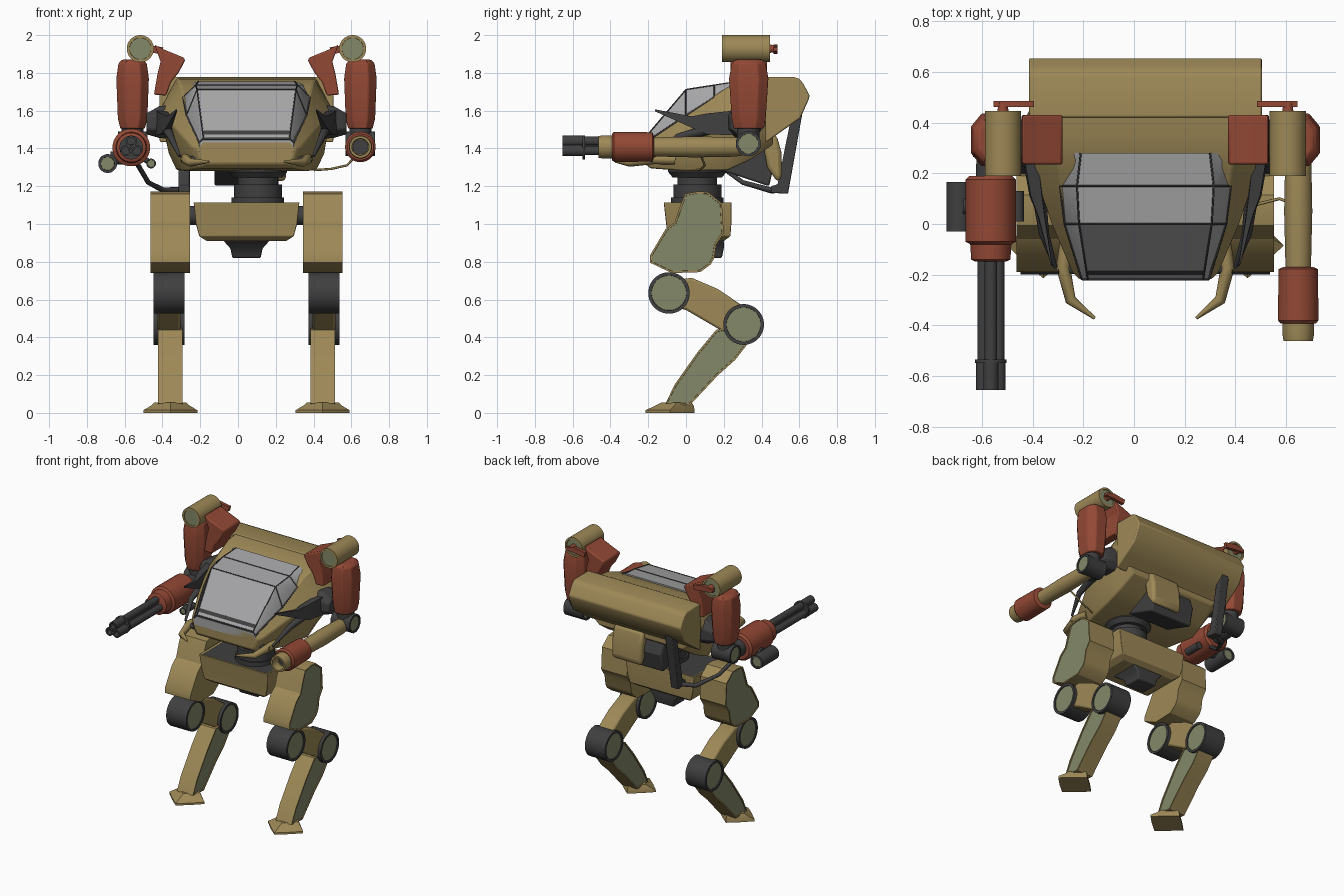
import bpy, bmesh
from math import sin, cos, pi, radians

if "Cube" in bpy.data.objects:
    bpy.data.objects.remove(bpy.data.objects["Cube"])

CENTRE = 0.045  # the walker's own mirror plane sits slightly right of x = 0


def material(name, *rgb):
    m = bpy.data.materials.new(name)
    m.diffuse_color = (*rgb, 1)
    m.use_nodes = True
    m.node_tree.nodes["Principled BSDF"].inputs["Base Color"].default_value = m.diffuse_color
    return m


TAN = material("tan", 0.34, 0.25, 0.095)
RED = material("red", 0.29, 0.065, 0.035)
DARK = material("dark", 0.05, 0.05, 0.05)
GREEN = material("green", 0.23, 0.25, 0.14)
GLASS = material("glass", 0.38, 0.38, 0.39)


def modify(ob, mirror, bevel):
    bpy.context.collection.objects.link(ob)
    if mirror:
        ob.modifiers.new("mirror", 'MIRROR').use_mirror_merge = False
    if bevel:
        b = ob.modifiers.new("bevel", 'BEVEL')
        b.width, b.segments, b.limit_method, b.angle_limit = bevel, 2, 'ANGLE', radians(35)
    ob.location.x = CENTRE
    return ob


def loft(name, rings, mat, mirror=False, bevel=0, panels=(), panel_mat=GREEN, inset=0.014):
    """Skin closed rings of points; end caps listed in panels get a sunk coloured inset."""
    bm = bmesh.new()
    vs = [[bm.verts.new(p) for p in r] for r in rings]
    n = len(rings[0])
    for a, b in zip(vs, vs[1:]):
        for i in range(n):
            j = (i + 1) % n
            bm.faces.new((a[i], a[j], b[j], b[i]))
    caps = [bm.faces.new(vs[0]), bm.faces.new(vs[-1])]
    bmesh.ops.recalc_face_normals(bm, faces=bm.faces[:])
    for i in panels:
        bmesh.ops.inset_region(bm, faces=[caps[i]], thickness=inset, depth=0)
        bmesh.ops.inset_region(bm, faces=[caps[i]], thickness=0.001, depth=-0.006)
        caps[i].material_index = 1
    for f in bm.faces:
        f.smooth = True
    for e in bm.edges:
        e.smooth = e.calc_face_angle(3) < radians(32)
    me = bpy.data.meshes.new(name)
    bm.to_mesh(me)
    bm.free()
    me.materials.append(mat)
    me.materials.append(panel_mat)
    return modify(bpy.data.objects.new(name, me), mirror, bevel)


def prism(name, axis, pts, a, b, mat, **kw):
    """Extrude a side (axis x: y,z) or front (axis y: x,z) profile from a to b."""
    put = (lambda t, p: (t, *p)) if axis == 'x' else (lambda t, p: (p[0], t, p[1]))
    return loft(name, [[put(t, p) for p in pts] for t in (a, b)], mat, **kw)


def lathe(name, axis, c, prof, mat, n=24, **kw):
    """Circles of (position, radius) along an axis; c is the centre in the other two axes."""
    put = {'x': lambda t, u, v: (t, u, v), 'y': lambda t, u, v: (u, t, v),
           'z': lambda t, u, v: (u, v, t)}[axis]
    ang = [2 * pi * (i + 0.5) / n for i in range(n)]
    return loft(name, [[put(t, c[0] + r * cos(k), c[1] + r * sin(k)) for k in ang]
                       for t, r in prof], mat, **kw)


def tube(name, pts, radii, mat, mirror=False, res=2):
    cu = bpy.data.curves.new(name, 'CURVE')
    cu.dimensions, cu.bevel_depth, cu.bevel_resolution, cu.use_fill_caps = '3D', 1, res, True
    s = cu.splines.new('POLY')
    s.points.add(len(pts) - 1)
    for q, p, r in zip(s.points, pts, radii):
        q.co, q.radius = (*p, 1), r
    cu.materials.append(mat)
    return modify(bpy.data.objects.new(name, cu), mirror, 0)


def rect(x, y0, y1, z):
    return [(-x, y0, z), (x, y0, z), (x, y1, z), (-x, y1, z)]


# Legs
prism("thigh_armour", 'x', [(-.005, 1.16), (.06, 1.172), (.115, 1.17), (.19, 1.11), (.20, .95),
      (.16, .89), (.15, .82), (.13, .785), (.075, .745), (-.075, .74), (-.19, .795), (-.19, .835),
      (-.11, .97), (-.06, 1.01), (-.03, 1.10)], .298, .508, TAN, mirror=True, panels=(1,), inset=.01)
for nm, y, z, r in (("upper_knee", -.09, .635, .11), ("lower_knee", .305, .468, .108)):
    lathe(nm, 'x', (y, z), [(.328, r), (.492, r)], DARK, n=32, mirror=True, panels=(0, 1), inset=.017)
prism("leg_link", 'x', [(-.09, .70), (.03, .715), (.17, .655), (.31, .56), (.27, .40), (.18, .44),
      (.0, .545), (-.10, .57)], .35, .47, TAN, mirror=True, bevel=.012)
prism("shin", 'x', [(.16, .44), (.06, .32), (-.06, .15), (-.108, .05), (.02, .04), (.17, .2),
      (.26, .28), (.33, .37), (.29, .46)], .338, .468, TAN, mirror=True, panels=(0, 1), inset=.01)
# Feet: flared pads with a toe on each axis
star = [(1, 0), (.52, .52), (0, 1), (-.52, .52), (-1, 0), (-.52, -.52), (0, -1), (.52, -.52)]
loft("foot", [[(.403 + sx * x, y0 + sy * y, z) for x, y in star] for sx, sy, y0, z in
     ((.143, .13, -.084, 0), (.143, .13, -.084, .014), (.1, .1, -.06, .04), (.085, .08, -.05, .055))],
     TAN, mirror=True)

# Pelvis and waist
loft("pelvis", [rect(.21, -.07, .20, .91), rect(.25, -.10, .235, .935), rect(.268, -.105, .24, 1.0),
     rect(.28, -.118, .24, 1.115)], TAN, bevel=.008, panels=(1,), panel_mat=DARK, inset=.02)
loft("pelvis_underblock", [rect(.075, .06, .19, .82), rect(.085, .04, .2, .87),
     rect(.125, -.02, .2, .915)], DARK, bevel=.008)
lathe("hip_axle", 'x', (.07, 1.045), [(.2, .05), (.31, .05)], DARK, mirror=True)
lathe("waist", 'z', (.06, .06), [(1.03, .14), (1.14, .14), (1.14, .128), (1.21, .128), (1.21, .105),
      (1.245, .105), (1.245, .13), (1.275, .155), (1.33, .155)], DARK, n=28)

# Hull: eight-sided sections from nose to rear
hull = []
for y, wt, wm, wb, zt, zm, zb in ((-.218, .235, .262, .22, 1.44, 1.40, 1.32),
                                  (-.19, .25, .29, .25, 1.46, 1.41, 1.295),
                                  (.0, .315, .37, .32, 1.58, 1.5, 1.28),
                                  (.22, .345, .445, .37, 1.725, 1.58, 1.285),
                                  (.34, .36, .46, .36, 1.765, 1.6, 1.34),
                                  (.46, .37, .46, .34, 1.775, 1.6, 1.42)):
    zl = zb + .3 * (zm - zb)
    wl = wb + .55 * (wm - wb)
    hull.append([(-wt, y, zt), (wt, y, zt), (wm, y, zm), (wl, y, zl), (wb, y, zb),
                 (-wb, y, zb), (-wl, y, zl), (-wm, y, zm)])
loft("hull", hull, TAN, bevel=.008)
prism("rear_trunk", 'x', [(.42, 1.778), (.575, 1.777), (.6, 1.768), (.62, 1.745), (.655, 1.68),
      (.648, 1.655), (.605, 1.56), (.52, 1.50), (.42, 1.43)], -.46, .46, TAN, bevel=.008)
prism("tail_block", 'x', [(.40, 1.47), (.48, 1.47), (.505, 1.38), (.51, 1.25), (.485, 1.22),
      (.43, 1.30)], -.03, .21, TAN, bevel=.02)
prism("engine_box", 'x', [(.20, 1.42), (.42, 1.46), (.47, 1.33), (.44, 1.20), (.38, 1.22),
      (.20, 1.28)], -.17, .17, DARK, bevel=.01)

# Canopy with dark frame bars
can = [(-.218, .25, 1.43, .228, 1.455), (.0, .318, 1.575, .262, 1.712),
       (.15, .337, 1.67, .27, 1.735), (.28, .312, 1.735, .255, 1.755)]
loft("canopy", [[(-wb, y, zb - .05), (-wb, y, zb), (-wt, y, zt), (wt, y, zt), (wb, y, zb), (wb, y, zb - .05)]
     for y, wb, zb, wt, zt in can], GLASS)
tube("canopy_rail", [(c[3], c[0], c[4]) for c in can], [.004] * 4, DARK, mirror=True, res=1)
tube("canopy_sill", [(c[1], c[0], c[2]) for c in can], [.005] * 4, DARK, mirror=True, res=1)
for y, wb, zb, wt, zt in can[:3]:
    tube("canopy_hoop", [(-wb, y, zb), (-wt, y, zt), (wt, y, zt), (wb, y, zb)], [.004] * 4, DARK, res=1)
loft("canopy_lower_band", [[(s * .232, -.221, 1.447) for s in (-1, 1)] + [(s * .23, -.2, 1.44) for s in (1, -1)],
     [(s * .236, -.187, 1.495) for s in (-1, 1)] + [(s * .23, -.16, 1.48) for s in (1, -1)]], DARK)

# Chin claws
tube("chin_claw", [(.31, -.06, 1.34), (.325, -.17, 1.345), (.295, -.30, 1.325), (.20, -.372, 1.33)],
     [.026, .028, .022, .006], TAN, mirror=True)
tube("claw_hinge", [(.27, -.18, 1.34), (.345, -.18, 1.345)], [.018, .018], DARK, mirror=True)

# Shoulders
octagon = ((-1, -.5), (-.5, -1), (.5, -1), (1, -.5), (1, .5), (.5, 1), (-.5, 1), (-1, .5))
loft("shoulder_joint", [[(x, .31 + sy * a, z + sz * b) for a, b in octagon]
     for x, sy, sz, z in ((.36, .09, .09, 1.54), (.46, .09, .085, 1.54), (.53, .07, .055, 1.53))],
     DARK, mirror=True, bevel=.008)
loft("shoulder_spike", [[(x + a * s, y, z + b * s) for a, b in ((-.4, 1), (.4, 1), (.5, -1), (-.5, -1))]
     for x, y, z, s in ((.45, .25, 1.535, .065), (.43, .11, 1.53, .055), (.41, .03, 1.54, .03),
                        (.37, -.165, 1.602, .005))], DARK, mirror=True)
tube("lower_spike", [(.42, .12, 1.5), (.40, -.04, 1.46), (.355, -.17, 1.36)], [.028, .02, .008],
     DARK, mirror=True)
prism("shoulder_bracket", 'y', [(.488, 1.95), (.44, 1.925), (.33, 1.88), (.325, 1.865), (.36, 1.80),
      (.40, 1.75), (.425, 1.68), (.49, 1.685), (.47, 1.80), (.455, 1.86)], .235, .43, RED,
      mirror=True, bevel=.008)
loft("upper_arm", [[(.603 + a * w, .332 + b * d, z) for a, b in octagon]
     for w, d, z in ((.065, .08, 1.505), (.078, .09, 1.56), (.086, .104, 1.77), (.075, .09, 1.85),
                     (.055, .07, 1.87))], RED, mirror=True, bevel=.006)
lathe("elbow_neck", 'z', (.603, .33), [(1.42, .06), (1.52, .06)], DARK, n=16, mirror=True)
lathe("elbow", 'x', (.33, 1.425), [(.525, .068), (.68, .068)], DARK, n=12, mirror=True, panels=(0, 1))

# Rocket tubes
lathe("rocket_tube", 'y', (.562, 1.928), [(.19, .072), (.445, .072)], TAN, n=28, mirror=True, panels=(0, 1))
lathe("rocket_nozzle", 'y', (.562, 1.928), [(.43, .025), (.48, .018)], RED, n=12, mirror=True)
prism("rocket_strap", 'y', [(.45, 1.90), (.44, 1.935), (.53, 1.95), (.60, 1.935), (.60, 1.915),
      (.53, 1.91)], .462, .485, RED, mirror=True)

# Right arm: cannon
C = (.603, 1.408)
lathe("cannon_tube", 'y', C, [(.30, .045), (.26, .052), (.05, .056), (-.2, .05)], TAN)
lathe("cannon_sleeve", 'y', C, [(-.17, .06), (-.178, .078), (-.38, .081), (-.392, .07)], RED)
lathe("cannon_muzzle", 'y', C, [(-.38, .062), (-.44, .062), (-.462, .058), (-.462, .045), (-.40, .043)],
      TAN, panels=(1,), panel_mat=DARK, inset=.002)
tube("arm_cable", [(.36, .05, 1.285), (.45, .08, 1.292), (.53, .1, 1.31), (.58, .08, 1.36)], [.006] * 4, TAN)

# Left arm: rotary gun
G = (-.61, 1.405)
lathe("gun_link", 'y', G, [(.33, .055), (.17, .06)], DARK)
lathe("gun_housing", 'y', G, [(.19, .085), (.175, .1), (-.07, .1), (-.08, .082), (-.14, .078), (-.147, .065)], RED)
lathe("barrel_core", 'y', G, [(-.1, .02), (-.62, .02)], DARK, n=12)
for i in range(3):
    k = pi / 2 + i * 2 * pi / 3
    lathe("gun_barrel", 'y', (G[0] + .033 * cos(k), G[1] + .033 * sin(k)),
          [(-.1, .025), (-.54, .025), (-.54, .03), (-.655, .03), (-.655, .02), (-.6, .02)], DARK, n=16)
lathe("barrel_clamp", 'y', G, [(-.535, .063), (-.548, .063)], DARK)
lathe("ammo_drum", 'y', (-.735, 1.32), [(-.03, .05), (.165, .05)], DARK, panels=(0, 1))
lathe("drum_mount", 'x', (.07, 1.35), [(-.72, .035), (-.6, .035)], DARK, n=12)
lathe("gun_sight", 'y', (-.505, 1.32), [(.01, .026), (.13, .026)], DARK, n=16, panels=(0,), inset=.006)
tube("sight_mount", [(-.505, .07, 1.32), (-.58, .07, 1.37)], [.015, .015], DARK)

# Ammunition feed from the trunk to the gun
prism("feed_strap", 'x', [(.56, 1.58), (.615, 1.58), (.54, 1.16), (.45, 1.165), (.45, 1.20), (.485, 1.21)],
      -.36, -.30, DARK, bevel=.005)
tube("feed_hose", [(-.33, .50, 1.18), (-.44, .45, 1.178), (-.52, .30, 1.22), (-.585, .15, 1.33)],
     [.016, .016, .013, .013], DARK)
